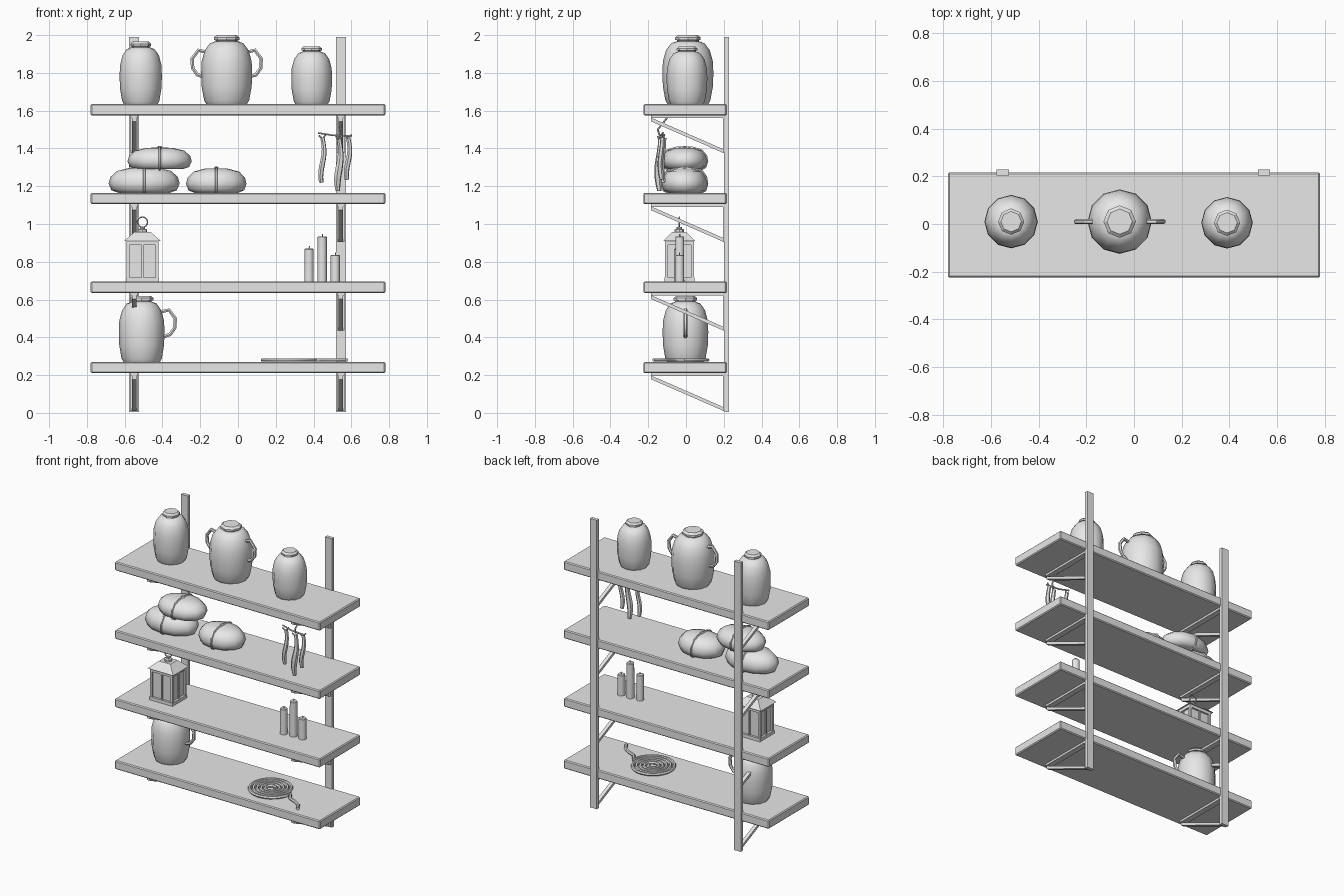
import bpy, bmesh, math
from mathutils import Vector

cube = bpy.data.objects.get("Cube")
if cube:
    bpy.data.objects.remove(cube, do_unlink=True)

grey = bpy.data.materials.new("plain_grey")
grey.use_nodes = True
GREY = (0.8, 0.8, 0.8, 1)
grey.diffuse_color = GREY
grey.node_tree.nodes["Principled BSDF"].inputs["Base Color"].default_value = GREY


def activate(ob):
    bpy.ops.object.select_all(action='DESELECT')
    ob.select_set(True)
    bpy.context.view_layer.objects.active = ob


def finish(name, bm, smooth=0):
    bmesh.ops.recalc_face_normals(bm, faces=bm.faces)
    mesh = bpy.data.meshes.new(name)
    bm.to_mesh(mesh)
    bm.free()
    mesh.materials.append(grey)
    ob = bpy.data.objects.new(name, mesh)
    bpy.context.collection.objects.link(ob)
    if smooth:
        activate(ob)
        bpy.ops.object.shade_smooth_by_angle(angle=math.radians(smooth))
    return ob


def box(name, x, y, z, bevel=0):
    """Box from three (low, high) ranges."""
    bm = bmesh.new()
    bmesh.ops.create_cube(bm, size=1)
    for v in bm.verts:
        v.co = [r[0] if c < 0 else r[1] for c, r in zip(v.co, (x, y, z))]
    if bevel:
        bmesh.ops.bevel(bm, geom=bm.edges[:], offset=bevel, segments=1, affect='EDGES')
    return finish(name, bm)


def lathe(name, centre, profile, sides, sx=1, sy=1, smooth=40):
    """Closed turned shape from (radius, height) pairs."""
    bm = bmesh.new()
    rings = []
    for r, z in profile:
        ring = []
        for i in range(sides):
            a = math.tau * i / sides
            ring.append(bm.verts.new(Vector(centre) + Vector(
                (r * sx * math.cos(a), r * sy * math.sin(a), z))))
        rings.append(ring)
    for low, high in zip(rings, rings[1:]):
        for i in range(sides):
            j = (i + 1) % sides
            bm.faces.new((low[i], low[j], high[j], high[i]))
    bm.faces.new(rings[0])
    bm.faces.new(rings[-1])
    return finish(name, bm, smooth)


def tube(name, points, radius, closed=False, radii=None, res=1):
    """Round bar along a path, turned into a mesh."""
    data = bpy.data.curves.new(name, 'CURVE')
    data.dimensions = '3D'
    data.bevel_depth = radius
    data.bevel_resolution = res
    data.use_fill_caps = True
    path = data.splines.new('POLY')
    path.points.add(len(points) - 1)
    for i, p in enumerate(points):
        path.points[i].co = (*p, 1)
        path.points[i].radius = radii[i] if radii else 1
    path.use_cyclic_u = closed
    data.materials.append(grey)
    ob = bpy.data.objects.new(name, data)
    bpy.context.collection.objects.link(ob)
    activate(ob)
    bpy.ops.object.convert(target='MESH')
    bpy.ops.object.shade_smooth_by_angle(angle=math.radians(50))
    return ob


# Shelves, uprights and brackets
POST_X = (-0.55, 0.545)
for x in POST_X:
    box("upright_post", (x - 0.026, x + 0.026), (0.204, 0.228), (0.005, 1.99))
for top in (0.27, 0.695, 1.165, 1.635):
    under = top - 0.06
    box("shelf_board", (-0.78, 0.78), (-0.225, 0.216), (under, top), 0.006)
    for x in POST_X:
        box("bracket_arm", (x - 0.02, x + 0.02), (-0.185, 0.204), (under - 0.014, under))
        box("bracket_plate", (x - 0.02, x + 0.02), (0.195, 0.204), (under - 0.2, under))
        strut = box("bracket_strut", (x - 0.012, x + 0.012), (-0.185, 0.2), (-0.01, 0.01))
        for v in strut.data.vertices:
            v.co.z += under - 0.022 - 0.168 * (v.co.y + 0.185) / 0.385

# Jars: body profile as fractions of the radius and height
BODY = [(0.8, 0), (0.88, 0.05), (0.98, 0.25), (1, 0.45), (0.98, 0.62),
        (0.86, 0.78), (0.66, 0.88), (0.45, 0.91)]


def jar(centre, radius, height, neck):
    lathe("jar_body", centre, [(r * radius, z * height) for r, z in BODY], 12)
    lid = [(0.85, 0.89), (0.85, 0.925), (1, 0.93), (1, 0.965), (0.78, 1)]
    lathe("jar_lid", centre, [(r * neck, z * height) for r, z in lid], 8, smooth=20)


def handle(centre, side, height):
    shape = [(0.085, 0.13), (0.15, 0.145), (0.183, 0.1),
             (0.18, 0.05), (0.155, 0.015), (0.105, 0)]
    cx, cy = centre
    tube("jar_handle", [(cx + side * x, cy, height + z) for x, z in shape], 0.011)


jar((-0.515, 0.01, 1.635), 0.112, 0.33, 0.055)
jar((-0.06, 0.01, 1.635), 0.135, 0.365, 0.068)
jar((0.39, 0.005, 1.635), 0.108, 0.305, 0.055)
jar((-0.51, -0.003, 0.27), 0.121, 0.35, 0.062)
for side in (-1, 1):
    handle((-0.06, 0.01), side, 1.775)
handle((-0.515, -0.003), 1, 0.4)

# Tied bundles
PILLOW = [(0.72, 0), (0.92, 0.1), (1, 0.36), (0.95, 0.62), (0.76, 0.86), (0.4, 0.98), (0.1, 1)]
for x, z, length, height in ((-0.497, 1.165, 0.188, 0.135),
                             (-0.415, 1.29, 0.17, 0.115),
                             (-0.115, 1.165, 0.16, 0.13)):
    y, depth = -0.008, 0.12
    lathe("bundle", (x, y, z), [(r, h * height) for r, h in PILLOW], 12, length, depth, 60)
    half = [(r * depth, z + h * height) for r, h in PILLOW]
    loop = [(x, y + r, h) for r, h in half] + [(x, y - r, h) for r, h in reversed(half)]
    tube("bundle_cord", loop, 0.007, closed=True)
    lathe("bundle_knot", (x, y, z + height - 0.004),
          [(0.008, 0), (0.014, 0.006), (0.006, 0.013)], 6)

# Lantern
LX, LY, LZ = -0.506, -0.035, 0.695


def slab(name, hx, hy, z0, z1):
    box(name, (LX - hx, LX + hx), (LY - hy, LY + hy), (LZ + z0, LZ + z1))


slab("lantern_base", 0.088, 0.08, 0, 0.022)
slab("lantern_panes", 0.073, 0.065, 0.02, 0.205)
slab("lantern_top_rail", 0.085, 0.077, 0.195, 0.218)
for sx in (-1, 1):
    for sy in (-1, 1):
        x, y = LX + sx * 0.077, LY + sy * 0.069
        box("lantern_corner", (x - 0.008, x + 0.008), (y - 0.008, y + 0.008), (LZ + 0.02, LZ + 0.2))
slab("lantern_front_bars", 0.005, 0.073, 0.02, 0.2)
slab("lantern_side_bars", 0.081, 0.005, 0.02, 0.2)
roof = box("lantern_roof", (LX - 0.097, LX + 0.097), (LY - 0.085, LY + 0.085), (LZ + 0.215, LZ + 0.262))
for v in roof.data.vertices:
    if v.co.z > LZ + 0.24:
        v.co.x = LX + (v.co.x - LX) * 0.45
        v.co.y = LY + (v.co.y - LY) * 0.45
lathe("lantern_cap", (LX, LY, LZ + 0.26),
      [(0.025, 0), (0.025, 0.016), (0.014, 0.02), (0.014, 0.03)], 8, smooth=25)
tube("lantern_ring", [(LX + 0.027 * math.cos(math.tau * i / 16), LY,
                       1.01 + 0.027 * math.sin(math.tau * i / 16)) for i in range(16)],
     0.004, closed=True)

# Candles
for x, y, h in ((0.376, -0.04, 0.175), (0.446, -0.033, 0.24), (0.515, -0.034, 0.142)):
    lathe("candle", (x, y, 0.695), [(0.025, 0), (0.024, h - 0.004), (0.02, h)], 10)
    tube("candle_wick", [(x, y, 0.69 + h), (x + 0.002, y, 0.708 + h)], 0.003)

# Coiled rope with a loose end
coil = []
for i in range(121):
    t = i / 120
    a = math.tau * 5 * t
    r = 0.025 + 0.122 * t
    coil.append((0.265 + r * math.cos(a), -0.015 + r * math.sin(a), 0.28))
tail = [(0.42, 0.0, 0.28), (0.425, -0.04, 0.28), (0.45, -0.075, 0.28),
        (0.5, -0.095, 0.28), (0.545, -0.125, 0.28), (0.575, -0.172, 0.28)]
tube("coiled_rope", coil + tail[1:], 0.0105)

# Hanging dried strips on a twig, with a hook
for x, y, top, bottom, swell in ((0.447, -0.122, 1.455, 1.22, 0.3),
                                 (0.535, -0.142, 1.45, 1.175, 0.9),
                                 (0.583, -0.13, 1.455, 1.235, 0.3)):
    points, radii = [], []
    for i in range(9):
        t = i / 8
        points.append((x + 0.009 * math.sin(5.5 * t), y + 0.006 * math.cos(5 * t),
                       top + (bottom - top) * t))
        radii.append(0.75 + swell * math.sin(math.pi * t) * t)
    tube("dried_strip", points, 0.016, radii=radii)
    tube("strip_tie", [(x - 0.018, y - 0.008, top + 0.014), (x, y, top - 0.004),
                       (x + 0.018, y + 0.008, top + 0.018)], 0.005)
tube("hanging_twig", [(0.425, -0.122, 1.482), (0.5, -0.133, 1.47), (0.6, -0.133, 1.465)], 0.005)
tube("hanging_hook", [(0.535, -0.138, 1.465), (0.54, -0.15, 1.5), (0.545, -0.125, 1.53),
                      (0.545, -0.09, 1.575)], 0.005)
